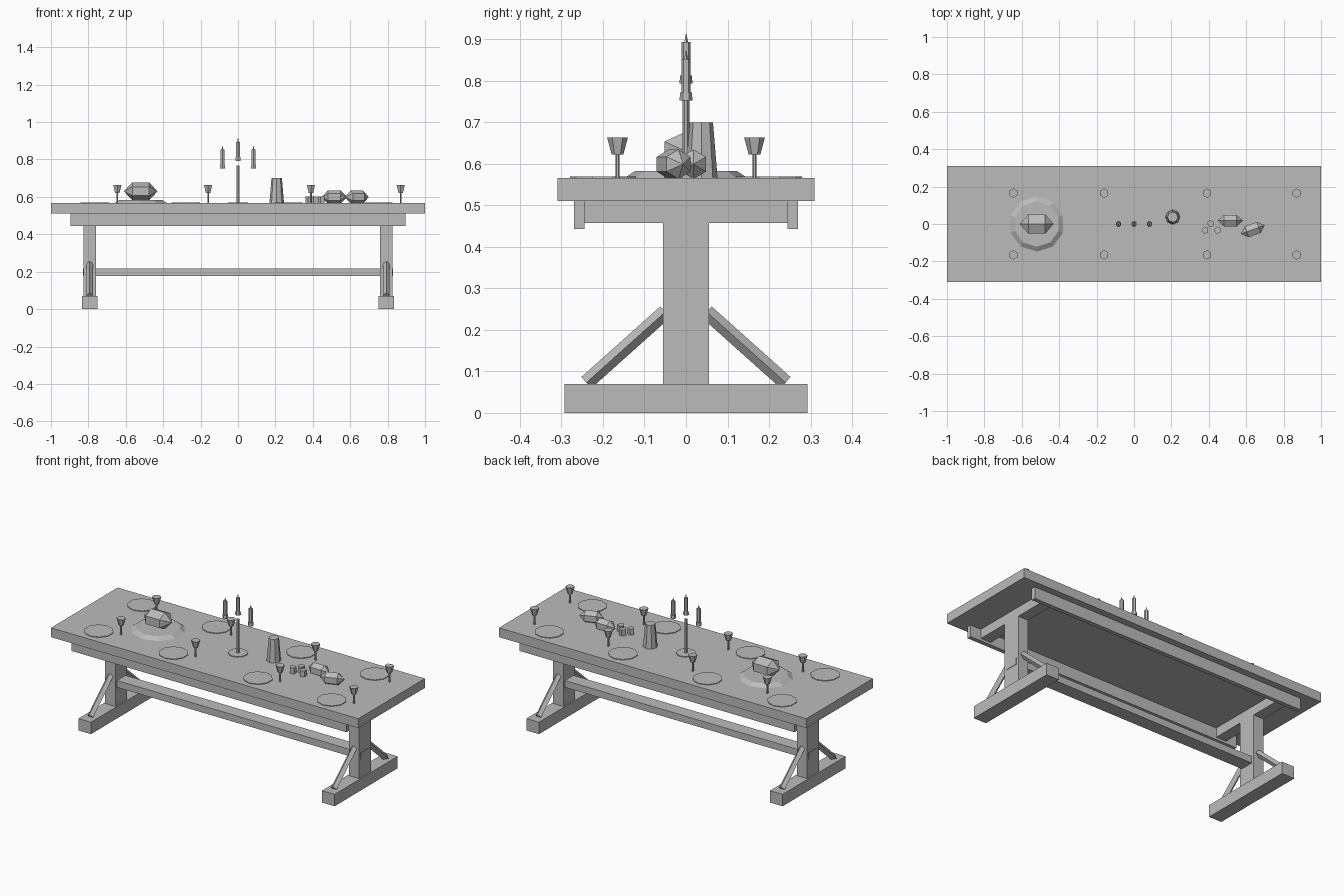
import bpy, bmesh, math
from mathutils import Matrix, Vector

if "Cube" in bpy.data.objects:
    bpy.data.objects.remove(bpy.data.objects["Cube"])

grey = bpy.data.materials.new("plain_grey")
grey.diffuse_color = (0.5, 0.5, 0.5, 1)
grey.use_nodes = True
grey.node_tree.nodes["Principled BSDF"].inputs["Base Color"].default_value = grey.diffuse_color
TOP = 0.566  # height of the table surface


def finish(name, bm):
    bmesh.ops.recalc_face_normals(bm, faces=bm.faces)
    me = bpy.data.meshes.new(name)
    bm.to_mesh(me)
    bm.free()
    me.materials.append(grey)
    ob = bpy.data.objects.new(name, me)
    bpy.context.collection.objects.link(ob)
    return ob


def box(name, x0, x1, y0, y1, z0, z1):
    bm = bmesh.new()
    m = Matrix.Translation(((x0 + x1) / 2, (y0 + y1) / 2, (z0 + z1) / 2))
    bmesh.ops.create_cube(bm, size=1, matrix=m @ Matrix.Diagonal((x1 - x0, y1 - y0, z1 - z0, 1)))
    return finish(name, bm)


def add_cone(bm, x, y, z0, z1, r0, r1, sides, turn=0.0):
    m = Matrix.Translation((x, y, (z0 + z1) / 2)) @ Matrix.Rotation(turn, 4, 'Z')
    bmesh.ops.create_cone(bm, cap_ends=True, segments=sides, radius1=r0, radius2=r1,
                          depth=z1 - z0, matrix=m)


def cone(name, *args):
    bm = bmesh.new()
    add_cone(bm, *args)
    return finish(name, bm)


def lozenge(name, loc, rx, ry, rz, turn=0.0):
    # six-sided loaf with pointed ends along x
    bm = bmesh.new()
    m = (Matrix.Translation(loc) @ Matrix.Rotation(turn, 4, 'Z') @ Matrix.Diagonal((rx, ry, rz, 1))
         @ Matrix.Rotation(math.pi / 2, 4, 'Y') @ Matrix.Rotation(math.pi / 2, 4, 'Z'))
    bmesh.ops.create_uvsphere(bm, u_segments=6, v_segments=3, radius=1, matrix=m)
    return finish(name, bm)


def brace(name, a, b, r):
    # square bar standing on its edge
    a, b = Vector(a), Vector(b)
    bm = bmesh.new()
    along = (b - a).normalized()
    side = Vector((1, 0, 0))
    up = along.cross(side)
    rot = Matrix((side, up, along)).transposed().to_4x4()
    bmesh.ops.create_cone(bm, cap_ends=True, segments=4, radius1=r, radius2=r, depth=(b - a).length,
                          matrix=Matrix.Translation((a + b) / 2) @ rot)
    # put the ridges on the x axis
    xs = [abs(v.co.x - a.x) for v in bm.verts]
    if max(xs) < r * 0.9:
        bmesh.ops.rotate(bm, verts=bm.verts, cent=(a + b) / 2,
                         matrix=Matrix.Rotation(math.pi / 4, 3, along))
    return finish(name, bm)


# Table top, side rails and stretcher
box("table_top", -1, 1, -0.31, 0.31, 0.511, TOP)
for s, n in ((-1, "front"), (1, "back")):
    box(n + "_rail", -0.895, 0.895, *sorted((s * 0.245, s * 0.27)), 0.443, 0.512)
box("stretcher", -0.829, 0.829, -0.04, 0.04, 0.177, 0.217)

# Trestle ends
for s, n in ((-1, "left"), (1, "right")):
    x = s * 0.793
    box(n + "_foot", x - 0.041, x + 0.041, -0.293, 0.293, 0, 0.07)
    box(n + "_post", x - 0.033, x + 0.033, -0.055, 0.055, 0.07, 0.458)
    box(n + "_cross_rail", x - 0.033, x + 0.033, -0.245, 0.245, 0.457, 0.512)
    for t, d in ((-1, "front"), (1, "back")):
        brace(f"{n}_{d}_brace", (x, t * 0.24, 0.073), (x, t * 0.05, 0.243), 0.018)

# Place settings: plates and goblets
for gx in (-0.645, -0.16, 0.39, 0.87):
    for t in (-1, 1):
        cone("plate", gx - 0.12, t * 0.2, TOP, TOP + 0.004, 0.08, 0.08, 10)
        bm = bmesh.new()
        add_cone(bm, gx, t * 0.165, TOP, 0.622, 0.005, 0.005, 6)
        add_cone(bm, gx, t * 0.165, 0.622, 0.663, 0.014, 0.025, 6)
        finish("goblet", bm)

# Platter with roast
cone("platter", -0.52, 0, TOP, 0.583, 0.148, 0.122, 10)
lozenge("roast", (-0.52, 0, 0.63), 0.09, 0.069, 0.055)

# Candle stand with three candles
bm = bmesh.new()
add_cone(bm, 0, 0, TOP, TOP + 0.004, 0.053, 0.053, 12)
add_cone(bm, 0, 0, TOP, 0.768, 0.008, 0.008, 6)
finish("candle_stand", bm)
for cx, z in ((-0.083, 0.752), (0, 0.793), (0.083, 0.752)):
    bm = bmesh.new()
    add_cone(bm, cx, 0, z, z + 0.02, 0.016, 0.014, 6)
    add_cone(bm, cx, 0, z + 0.02, z + 0.1, 0.011, 0.011, 6)
    add_cone(bm, cx, 0, z + 0.1, z + 0.12, 0.005, 0.001, 5)
    finish("candle", bm)

# Jug, loaves and fruit
cone("jug", 0.207, 0.037, TOP, 0.7, 0.039, 0.028, 8)
lozenge("loaf", (0.515, 0.018, 0.599), 0.068, 0.041, 0.041)
lozenge("loaf", (0.635, -0.03, 0.599), 0.068, 0.041, 0.041, math.radians(20))
for fx, fy in ((0.38, -0.033), (0.41, 0.002), (0.447, -0.033)):
    cone("fruit", fx, fy, TOP, 0.601, 0.02, 0.02, 5, math.pi / 2)
